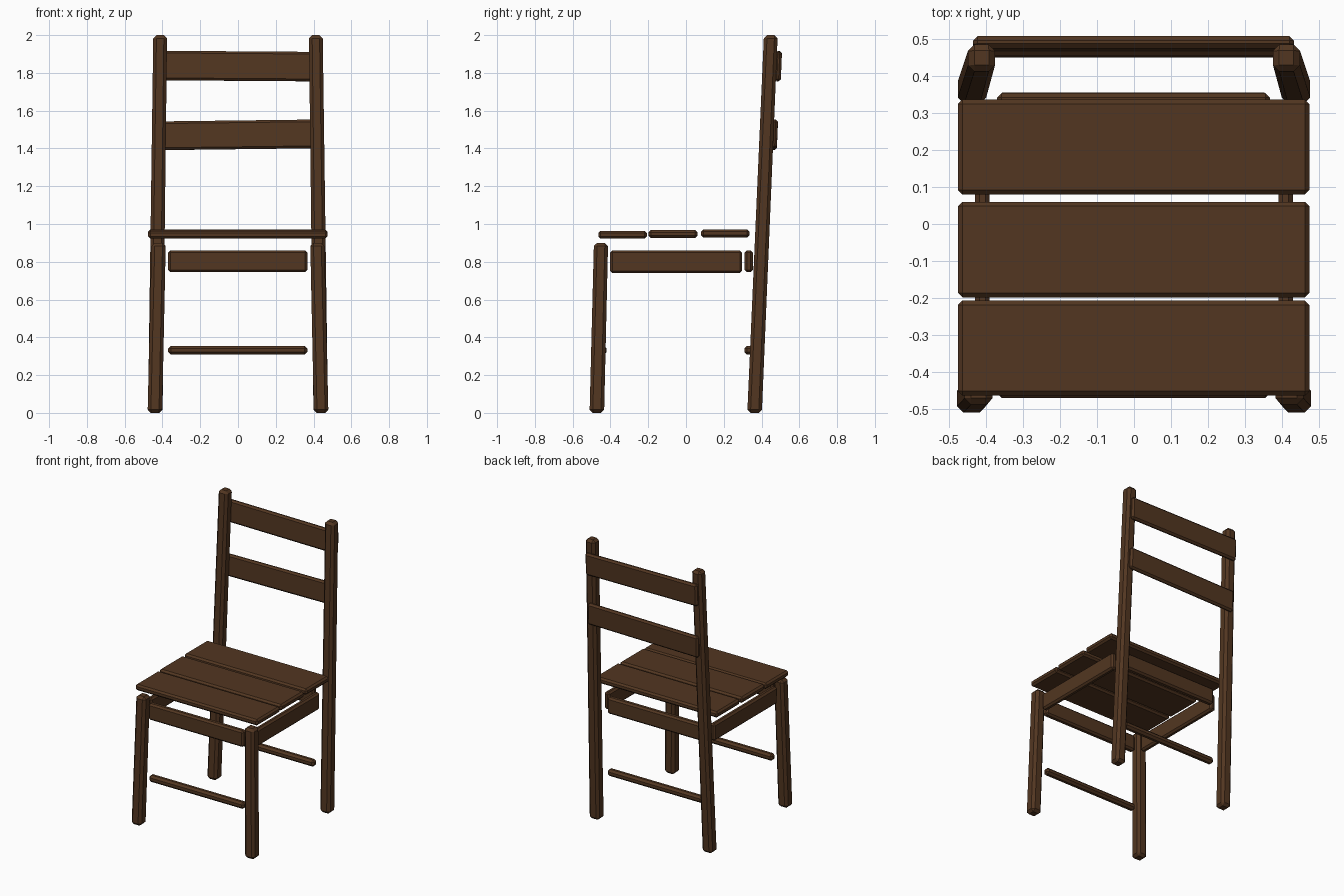
import bpy, bmesh
from math import radians
from mathutils import Matrix, Vector

if "Cube" in bpy.data.objects:
    bpy.data.objects.remove(bpy.data.objects["Cube"])

wood = bpy.data.materials.new("dark_wood")
wood.diffuse_color = (0.085, 0.037, 0.015, 1)
wood.use_nodes = True
wood.node_tree.nodes["Principled BSDF"].inputs["Base Color"].default_value = wood.diffuse_color


def finish(name, bm, chamfer):
    """Chamfer every edge and turn the bmesh into an object."""
    bmesh.ops.bevel(bm, geom=bm.edges[:], offset=chamfer, segments=1,
                    affect='EDGES', profile=0.5)
    bmesh.ops.recalc_face_normals(bm, faces=bm.faces[:])
    mesh = bpy.data.meshes.new(name)
    bm.to_mesh(mesh)
    bm.free()
    mesh.materials.append(wood)
    obj = bpy.data.objects.new(name, mesh)
    bpy.context.collection.objects.link(obj)
    return obj


def board(name, x, y, z, chamfer=0.012, tilt=0.0, roll=0.0):
    """Chamfered plank from (min, max) ranges; tilt about x, roll about y."""
    bm = bmesh.new()
    bmesh.ops.create_cube(bm, size=1)
    size = [r[1] - r[0] for r in (x, y, z)]
    mid = Vector([(r[0] + r[1]) / 2 for r in (x, y, z)])
    bmesh.ops.scale(bm, vec=size, verts=bm.verts[:])
    obj = finish(name, bm, chamfer)
    obj.data.transform(Matrix.Translation(mid) @ Matrix.Rotation(radians(roll), 4, 'Y')
                       @ Matrix.Rotation(radians(tilt), 4, 'X'))
    return obj


def post(name, foot, head, height, foot_w, head_w):
    """Leaning square post between two (x, y) centres."""
    bm = bmesh.new()
    bmesh.ops.create_cube(bm, size=1)
    for v in bm.verts:
        (cx, cy), w, z = (head, head_w, height) if v.co.z > 0 else (foot, foot_w, 0)
        v.co = (cx + v.co.x * w, cy + v.co.y * w, z)
    return finish(name, bm, 0.017)


# Legs and side aprons, mirrored left and right
for side, s in (("left", -1), ("right", 1)):
    post("front_leg_" + side, (s * 0.44, -0.472), (s * 0.42, -0.45), 0.90, 0.077, 0.075)
    post("back_leg_" + side, (s * 0.438, 0.363), (s * 0.412, 0.449), 2.0, 0.077, 0.073)
    board("side_apron_" + side, sorted((s * 0.39, s * 0.43)), (-0.402, 0.297), (0.74, 0.86))

# Front and back aprons, and round-edged stretchers
for end, y in (("front", -0.448), ("back", 0.332)):
    board(end + "_apron", (-0.37, 0.367), (y - 0.022, y + 0.022), (0.745, 0.86))
for end, y in (("front", -0.443), ("back", 0.332)):
    board(end + "_stretcher", (-0.37, 0.367), (y - 0.023, y + 0.023), (0.308, 0.355), 0.014)

# Three seat planks
for i, (y0, y1, z) in enumerate([(-0.464, -0.207, 0.943), (-0.198, 0.06, 0.947), (0.08, 0.336, 0.95)]):
    board("seat_plank_%d" % (i + 1), (-0.476, 0.474), (y0, y1), (z - 0.021, z + 0.021))

# Backrest slats, behind the posts and following their lean
board("lower_back_slat", (-0.428, 0.428), (0.452, 0.484), (1.396, 1.548), tilt=-2.4, roll=-0.7)
board("upper_back_slat", (-0.435, 0.432), (0.472, 0.505), (1.758, 1.914), tilt=-2.4, roll=0.4)
